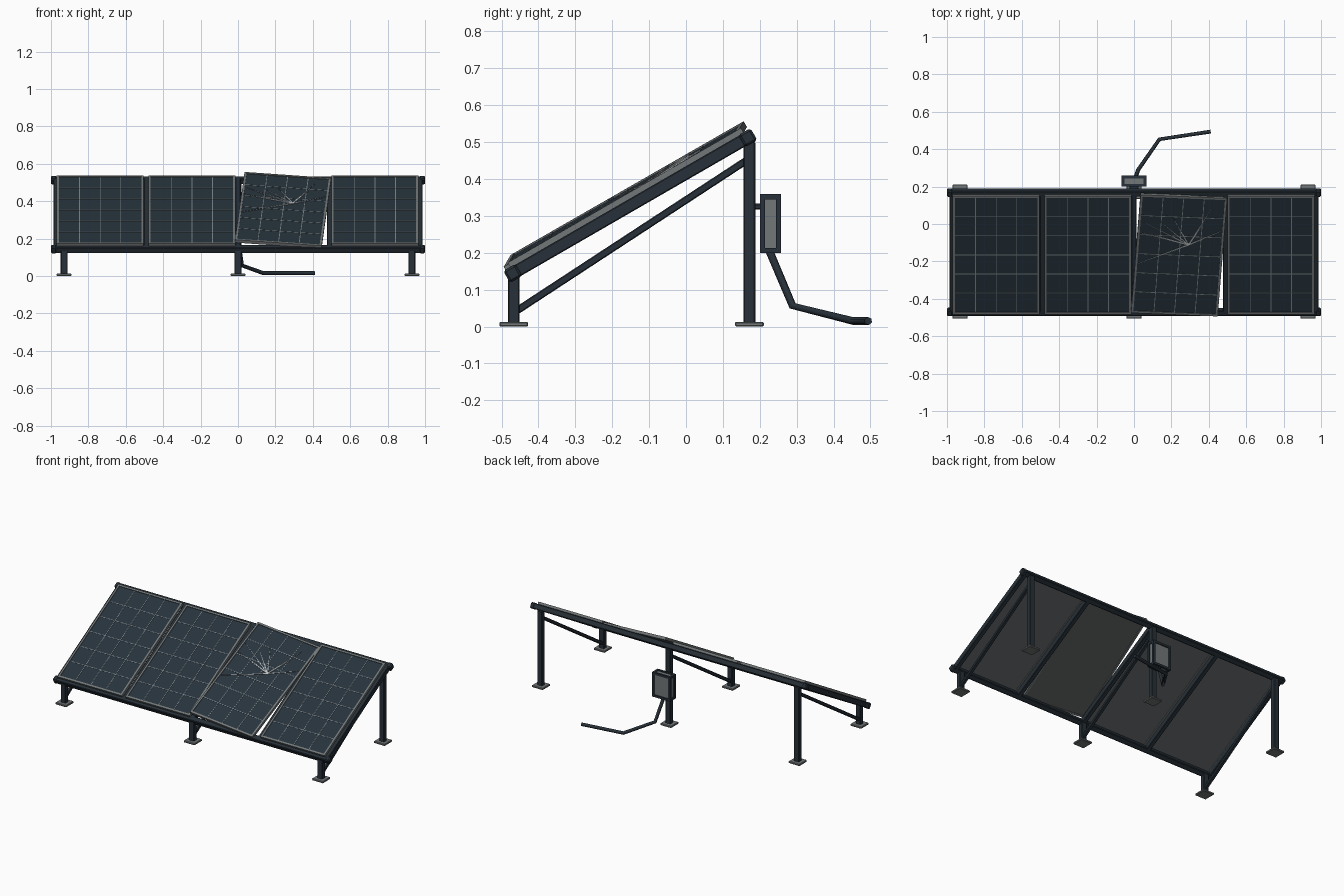
import bpy, bmesh, math
from mathutils import Matrix, Vector

if "Cube" in bpy.data.objects:
    bpy.data.objects.remove(bpy.data.objects["Cube"])


def material(name, r, g, b):
    m = bpy.data.materials.new(name)
    m.diffuse_color = (r, g, b, 1)
    m.use_nodes = True
    m.node_tree.nodes["Principled BSDF"].inputs["Base Color"].default_value = m.diffuse_color
    return m


STEEL = material("dark steel", 0.020, 0.030, 0.040)
CELL = material("solar cell blue", 0.020, 0.033, 0.045)
LINE = material("cell line grey", 0.20, 0.24, 0.26)
ALU = material("frame grey", 0.17, 0.185, 0.19)
BACK = material("backsheet grey", 0.10, 0.11, 0.115)
CRACK = material("crack pale grey", 0.50, 0.53, 0.55)

# Sloped plane of the array: local x across, local y up the slope, local z outward
SLOPE = Matrix.Translation((0, -0.151, 0.328)) @ Matrix.Rotation(math.radians(30), 4, 'X')
I = Matrix.Identity(4)


def add_box(bm, size, loc, mi=0, rot=0.0):
    m = Matrix.Translation(loc) @ Matrix.Rotation(rot, 4, 'Z') @ Matrix.Diagonal((*size, 1))
    verts = bmesh.ops.create_cube(bm, size=1, matrix=m)["verts"]
    for f in {f for v in verts for f in v.link_faces}:
        f.material_index = mi


def finish(bm, name, mats, matrix=I, bevel=0.0):
    me = bpy.data.meshes.new(name)
    bm.to_mesh(me)
    bm.free()
    for m in mats:
        me.materials.append(m)
    ob = bpy.data.objects.new(name, me)
    ob.matrix_world = matrix
    bpy.context.collection.objects.link(ob)
    if bevel:
        b = ob.modifiers.new("bevel", 'BEVEL')
        b.width, b.segments = bevel, 1
    return ob


def box(name, size, loc, mat, matrix=I, bevel=0.003):
    bm = bmesh.new()
    add_box(bm, size, loc)
    return finish(bm, name, [mat], matrix, bevel)


# Long beams with end caps
for name, u in (("front", -0.368), ("back", 0.368)):
    box(f"{name}_beam", (1.97, 0.034, 0.034), (0, u, 0), STEEL, SLOPE, 0.004)
    for s in (-1, 1):
        box(f"{name}_beam_cap", (0.03, 0.038, 0.038), (s * 0.985, u, 0), STEEL, SLOPE, 0.006)

# Rafters between and beside the panels
for x in (-0.972, -0.49, 0, 0.49, 0.972):
    box("rafter", (0.028, 0.72, 0.034), (x, 0, 0), STEEL, SLOPE)

# Legs, base plates, anchor bolts and diagonal braces
for x in (-0.93, 0, 0.93):
    for name, y, top in (("front", -0.467, 0.14), ("back", 0.172, 0.50)):
        box(f"{name}_leg", (0.036, 0.032, top - 0.008), (x, y, (top + 0.008) / 2), STEEL)
        box(f"{name}_foot", (0.08, 0.078, 0.013), (x, y, 0.0065), ALU)
    a, b = Vector((x, -0.46, 0.042)), Vector((x, 0.168, 0.453))
    d = b - a
    m = Matrix.Translation((a + b) / 2) @ Matrix.Rotation(math.atan2(d.z, d.y), 4, 'X')
    box("diagonal_brace", (0.02, d.length, 0.02), (0, 0, 0), STEEL, m)

# Solar panels
W, L, RIM = 0.465, 0.73, 0.012
COLS, ROWS = 4, 6


def panel(name, matrix, cracks=()):
    bm = bmesh.new()
    for s in (-1, 1):  # rim
        add_box(bm, (RIM, L, 0.018), (s * (W - RIM) / 2, 0, 0), 0)
        add_box(bm, (W - 2 * RIM, RIM, 0.018), (0, s * (L - RIM) / 2, 0), 0)
    w, l = W - 2 * RIM, L - 2 * RIM
    add_box(bm, (w, l, 0.004), (0, 0, -0.003), 1)   # backsheet
    add_box(bm, (w, l, 0.006), (0, 0, 0.002), 2)    # cells
    for i in range(1, COLS):
        add_box(bm, (0.004, l, 0.002), ((i / COLS - 0.5) * w, 0, 0.0052), 3)
    for j in range(1, ROWS):
        add_box(bm, (w, 0.004, 0.002), (0, (j / ROWS - 0.5) * l, 0.0052), 3)
    # cracks as thin tapering strips spreading from the impact point
    hit = Vector((0.046, 0.068))
    for x, y in cracks:
        end = Vector((x, y))
        d = (end - hit).normalized()
        side = Vector((-d.y, d.x)) * 0.003
        vs = [bm.verts.new((p.x, p.y, z)) for z in (0.0055, 0.0085)
              for p in (hit - side, end, hit + side)]
        for idx in ((2, 1, 0), (3, 4, 5), (0, 1, 4, 3), (1, 2, 5, 4), (2, 0, 3, 5)):
            bm.faces.new([vs[k] for k in idx]).material_index = 4
    return finish(bm, name, [ALU, BACK, CELL, LINE, CRACK], matrix)


for i, x in enumerate((-0.737, -0.246, 0.732)):
    panel(f"solar_panel_{i + 1}", SLOPE @ Matrix.Translation((x, 0, 0.023)))

# Loose, cracked panel: twisted in its plane with the left side lifted
LOOSE = (SLOPE @ Matrix.Translation((0.241, 0, 0.027))
         @ Matrix.Rotation(math.radians(2.3), 4, 'Y')
         @ Matrix.Rotation(math.radians(-4), 4, 'Z'))
panel("cracked_solar_panel", LOOSE,
      [(-0.21, 0.20), (-0.215, 0.13), (-0.13, 0.115), (-0.11, 0.20), (-0.215, -0.06),
       (-0.05, 0.235), (0.15, 0.29), (0.215, 0.16), (0.12, 0.21)])

# Junction box: grey core inside a dark edge frame
box("junction_box_core", (0.118, 0.045, 0.148), (0, 0.229, 0.279), ALU, bevel=0)
bm = bmesh.new()
for s in (-1, 1):
    for t in (-1, 1):
        add_box(bm, (0.132, 0.014, 0.014), (0, 0.229 + s * 0.022, 0.279 + t * 0.073))
        add_box(bm, (0.014, 0.058, 0.014), (s * 0.059, 0.229, 0.279 + t * 0.073))
        add_box(bm, (0.014, 0.014, 0.16), (s * 0.059, 0.229 + t * 0.022, 0.279))
finish(bm, "junction_box_frame", [STEEL])
box("box_bracket", (0.05, 0.024, 0.016), (0, 0.194, 0.325), STEEL)

# Loose cable hanging from the box onto the ground
cu = bpy.data.curves.new("cable", 'CURVE')
cu.dimensions = '3D'
cu.bevel_depth, cu.bevel_resolution, cu.use_fill_caps = 0.011, 1, True
pts = [(0, 0.226, 0.205), (0.022, 0.289, 0.056), (0.136, 0.453, 0.015), (0.41, 0.494, 0.015)]
sp = cu.splines.new('POLY')
sp.points.add(len(pts) - 1)
for p, co in zip(sp.points, pts):
    p.co = (*co, 1)
cu.materials.append(STEEL)
bpy.context.collection.objects.link(bpy.data.objects.new("cable", cu))
